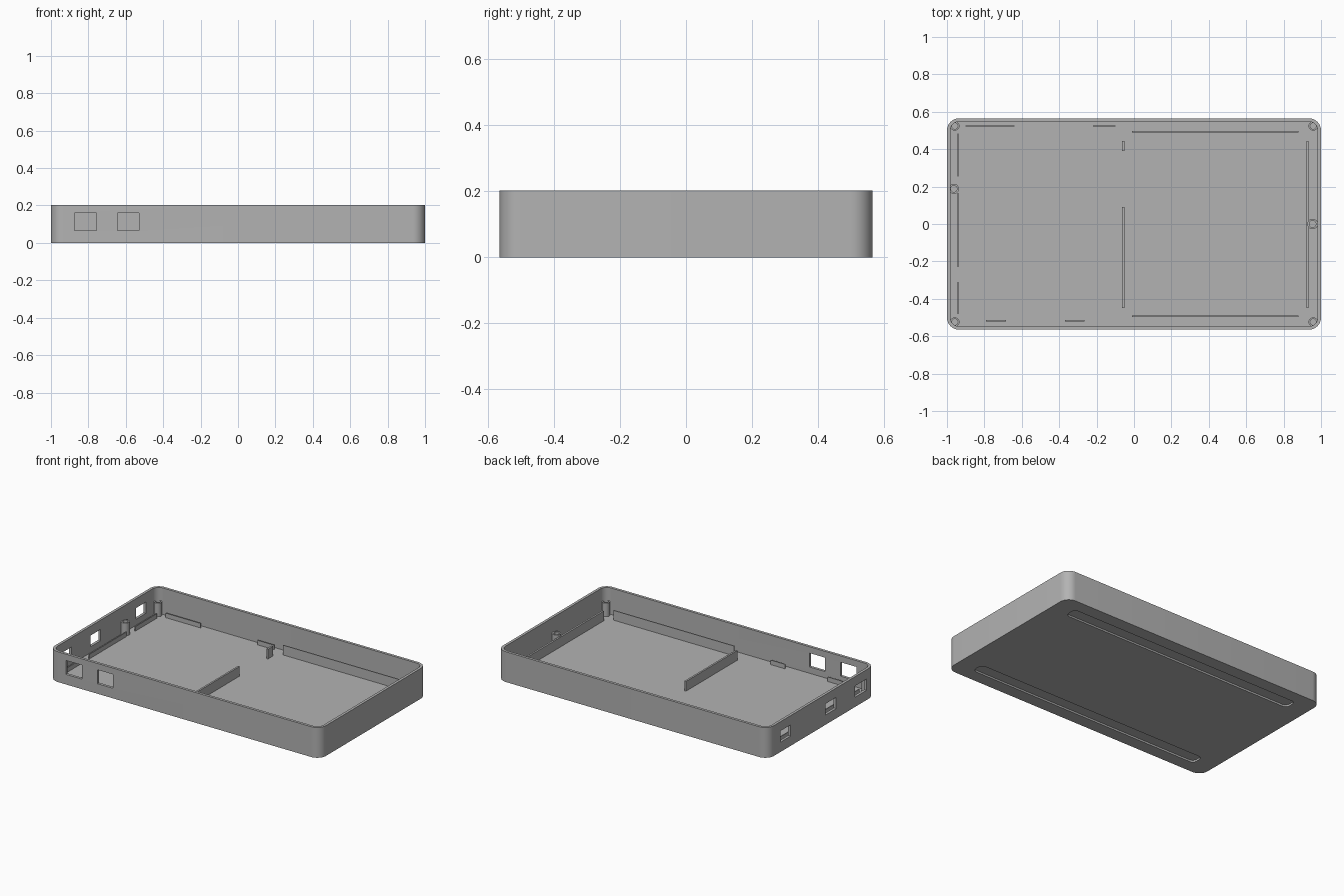
import bpy, bmesh, math
from mathutils import Vector

cube = bpy.data.objects.get("Cube")
if cube:
    bpy.data.objects.remove(cube, do_unlink=True)

W, D, H = 1.0, 0.565, 0.202      # half width, half depth, height
WALL, FLOOR, R = 0.018, 0.025, 0.065
GREY = (0.45, 0.45, 0.45, 1)

mat = bpy.data.materials.new("plain_grey")
mat.use_nodes = True
mat.diffuse_color = GREY
mat.node_tree.nodes["Principled BSDF"].inputs["Base Color"].default_value = GREY


def finish(name, bm):
    bmesh.ops.recalc_face_normals(bm, faces=bm.faces)
    mesh = bpy.data.meshes.new(name)
    bm.to_mesh(mesh)
    bm.free()
    mesh.materials.append(mat)
    obj = bpy.data.objects.new(name, mesh)
    bpy.context.collection.objects.link(obj)
    return obj


def rounded_slab(name, cx, cy, hx, hy, z0, z1, r, steps=10):
    """Prism with a rounded rectangle outline."""
    bm = bmesh.new()
    ring = []
    for i, (sx, sy) in enumerate([(1, 1), (-1, 1), (-1, -1), (1, -1)]):
        for k in range(steps + 1):
            a = math.pi / 2 * (i + k / steps)
            ring.append(bm.verts.new((cx + sx * (hx - r) + r * math.cos(a),
                                      cy + sy * (hy - r) + r * math.sin(a), z0)))
    base = bm.faces.new(ring)
    top = bmesh.ops.extrude_face_region(bm, geom=[base])["geom"]
    bmesh.ops.translate(bm, vec=(0, 0, z1 - z0),
                        verts=[g for g in top if isinstance(g, bmesh.types.BMVert)])
    return finish(name, bm)


def box(name, x0, x1, y0, y1, z0, z1):
    bm = bmesh.new()
    bmesh.ops.create_cube(bm, size=1)
    bmesh.ops.scale(bm, vec=(x1 - x0, y1 - y0, z1 - z0), verts=bm.verts)
    bmesh.ops.translate(bm, vec=((x0 + x1) / 2, (y0 + y1) / 2, (z0 + z1) / 2), verts=bm.verts)
    return finish(name, bm)


def tube(name, x, y, r_out, r_in, z0, z1):
    """Screw boss: a ring-shaped profile spun about its axis."""
    bm = bmesh.new()
    pts = [(r_in, z0), (r_out, z0), (r_out, z1), (r_in, z1)]
    vs = [bm.verts.new((x + r, y, z)) for r, z in pts]
    edges = [bm.edges.new((vs[i], vs[(i + 1) % 4])) for i in range(4)]
    bmesh.ops.spin(bm, geom=vs + edges, cent=(x, y, 0), axis=(0, 0, 1),
                   angle=math.tau, steps=24, use_merge=True)
    bmesh.ops.remove_doubles(bm, verts=bm.verts, dist=0.0001)
    return finish(name, bm)


def smooth(obj):
    bpy.ops.object.select_all(action="DESELECT")
    obj.select_set(True)
    bpy.context.view_layer.objects.active = obj
    bpy.ops.object.shade_smooth_by_angle(angle=math.radians(30))


# Tray shell, hollowed and pierced
tray = rounded_slab("tray", 0, 0, W, D, 0, H, R)
cutters = [rounded_slab("cavity_cutter", 0, 0, W - WALL, D - WALL, FLOOR, H + 0.1, R - WALL)]
for x0, x1 in [(-0.875, -0.757), (-0.643, -0.528)]:           # front ports
    cutters.append(box("port_cutter", x0, x1, -D - 0.1, -D + 0.03, 0.067, 0.16))
for y0, y1 in [(0.325, 0.43), (-0.155, -0.045), (-0.475, -0.355)]:   # side ports
    cutters.append(box("port_cutter", -W - 0.1, -W + 0.03, y0, y1, 0.065, 0.14))
for s in (-1, 1):                                             # strip recesses underneath
    cutters.append(rounded_slab("recess_cutter", 0, s * 0.437, 0.87, 0.042, -0.1, 0.012, 0.03, 6))
for c in cutters:
    c.hide_render = True
    mod = tray.modifiers.new("cut", "BOOLEAN")
    mod.operation = "DIFFERENCE"
    mod.solver = "EXACT"
    mod.object = c
bpy.context.view_layer.update()
cut_mesh = bpy.data.meshes.new_from_object(
    tray.evaluated_get(bpy.context.evaluated_depsgraph_get()))
tray.modifiers.clear()
tray.data = cut_mesh
for c in cutters:
    bpy.data.objects.remove(c, do_unlink=True)
smooth(tray)

# Screw bosses
for x in (-0.958, 0.958):
    for y in (-0.524, 0.524):
        smooth(tube("corner_boss", x, y, 0.025, 0.016, FLOOR - 0.005, 0.115))
smooth(tube("side_boss", -0.963, 0.188, 0.027, 0.017, FLOOR - 0.005, 0.11))
smooth(tube("side_boss", 0.955, 0.0, 0.028, 0.018, FLOOR - 0.005, 0.105))

# Locating ribs: run along an axis at a fixed offset
TALL, LOW = 0.09, 0.055


def rib_x(name, y, x0, x1, top, t=0.006):
    box(name, x0, x1, y - t / 2, y + t / 2, FLOOR - 0.005, top)


def rib_y(name, x, y0, y1, top, t=0.006):
    box(name, x - t / 2, x + t / 2, y0, y1, FLOOR - 0.005, top)


for s in (-1, 1):
    rib_x("bay_side_rib", s * 0.493, -0.01, 0.88, TALL)
rib_y("bay_end_rib", 0.927, -0.45, 0.445, TALL, 0.012)
rib_y("divider_rib", -0.058, -0.45, 0.092, TALL, 0.012)
rib_y("divider_stub", -0.058, 0.39, 0.445, TALL, 0.012)
for x0, x1 in [(-0.9, -0.64), (-0.22, -0.1)]:
    rib_x("back_rib", 0.523, x0, x1, LOW)
for x0, x1 in [(-0.79, -0.685), (-0.37, -0.265)]:
    rib_x("front_rib", -0.517, x0, x1, LOW)
for y0, y1 in [(0.255, 0.485), (-0.23, 0.165), (-0.48, -0.31)]:
    rib_y("side_rib", -0.94, y0, y1, LOW)
